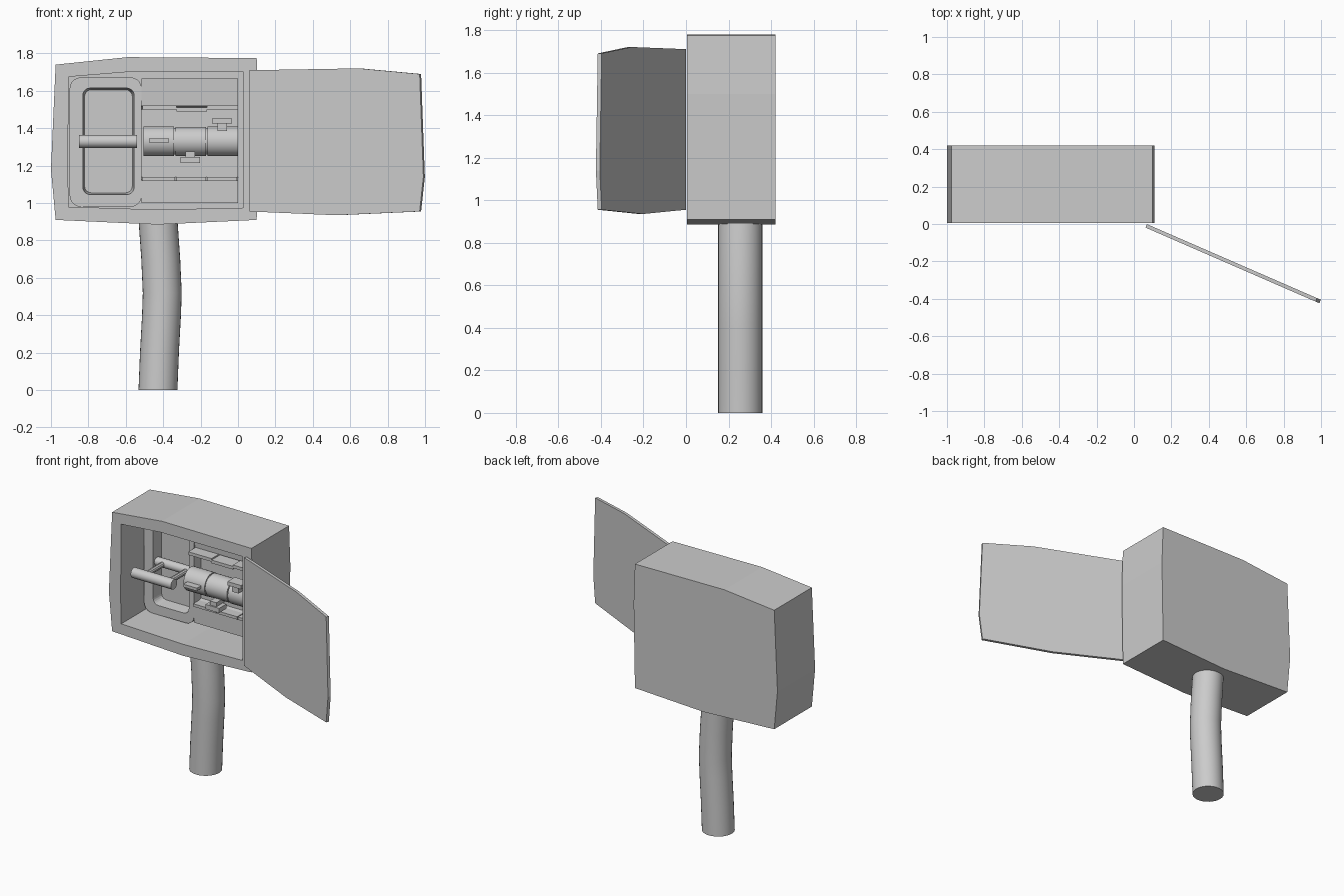
import bpy, bmesh
from math import sin, cos, pi, radians
from mathutils import Vector

if "Cube" in bpy.data.objects:
    bpy.data.objects.remove(bpy.data.objects["Cube"])


def loft(name, rings, smooth=False):
    """Closed solid skinned through equal-length rings of 3D points."""
    bm = bmesh.new()
    loops = [[bm.verts.new(p) for p in r] for r in rings]
    n = len(loops[0])
    for a, b in zip(loops, loops[1:]):
        for i in range(n):
            j = (i + 1) % n
            bm.faces.new((a[i], a[j], b[j], b[i]))
    bm.faces.new(loops[0][::-1])
    bm.faces.new(loops[-1])
    bmesh.ops.recalc_face_normals(bm, faces=bm.faces)
    me = bpy.data.meshes.new(name)
    bm.to_mesh(me)
    bm.free()
    ob = bpy.data.objects.new(name, me)
    bpy.context.collection.objects.link(ob)
    if smooth:
        bpy.ops.object.select_all(action='DESELECT')
        ob.select_set(True)
        bpy.context.view_layer.objects.active = ob
        bpy.ops.object.shade_smooth_by_angle(angle=radians(35))
    return ob


def at_y(outline, y):
    return [(x, y, z) for x, z in outline]


def box(name, x0, x1, y0, y1, z0, z1):
    o = [(x0, z0), (x1, z0), (x1, z1), (x0, z1)]
    return loft(name, [at_y(o, y0), at_y(o, y1)])


def tube(name, points, radii, seg=20):
    """Round bar along points; radius given per point."""
    axis = (Vector(points[-1]) - Vector(points[0])).normalized()
    u = axis.orthogonal().normalized()
    v = axis.cross(u)
    rings = [[Vector(p) + r * (cos(t) * u + sin(t) * v)
              for t in (2 * pi * i / seg for i in range(seg))]
             for p, r in zip(points, radii)]
    return loft(name, rings, True)


def rounded(x0, x1, z0, z1, r, n=5):
    pts = []
    corners = [(x1 - r, z1 - r), (x0 + r, z1 - r), (x0 + r, z0 + r), (x1 - r, z0 + r)]
    for k, (cx, cz) in enumerate(corners):
        for i in range(n + 1):
            a = pi / 2 * (k + i / n)
            pts.append((cx + r * cos(a), cz + r * sin(a)))
    return pts


# Hollow cabinet, open at the front, with slightly bulging edges
outer = [(-.975, 1.74), (-.59, 1.78), (.1, 1.775), (.11, 1.5),
         (.1, .91), (-.43, .885), (-.975, .91), (-1, 1.18)]
inner = [(-.905, 1.675), (-.6, 1.70), (.03, 1.70), (.03, 1.45),
         (.03, .975), (-.43, .965), (-.905, .98), (-.91, 1.18)]
loft("cabinet", [at_y(outer, .42), at_y(outer, .005),
                 at_y(inner, .005), at_y(inner, .34)])

# Open door, swung out on the right edge
door = [(.065, 1.71), (.65, 1.72), (.975, 1.69), (.995, 1.14),
        (.975, .955), (.53, .935), (.065, .955)]
slope, nrm = .435, Vector((.399, .917, 0))
mid = [Vector((x, -.012 - (x - .07) * slope, z)) for x, z in door]
loft("door", [[p - nrm * .01 for p in mid], [p + nrm * .01 for p in mid]])

# Bent post
path = [(-.428, 0), (-.42, .2), (-.409, .4), (-.405, .52), (-.413, .7), (-.427, .9), (-.43, .93)]
tube("post", [(x, .255, z) for x, z in path], [.104] * len(path), 32)

# Rounded tray on the left of the interior
a = rounded(-.9, -.515, .98, 1.672, .06)
b = rounded(-.83, -.555, 1.045, 1.615, .04)
c = rounded(-.82, -.565, 1.055, 1.605, .035)
loft("tray", [at_y(a, .345), at_y(a, .25), at_y(b, .25), at_y(c, .33)])

# Lever handle: front grip, two arms, rear axle
for nm, x0, x1, y, r in (("lever_grip", -.85, -.54, .065, .035),
                         ("lever_axle", -.83, -.545, .29, .03)):
    tube(nm, [(x0, y, 1.33), (x1, y, 1.33)], [r, r], 16)
for x in (-.77, -.59):
    tube("lever_arm", [(x, .065, 1.33), (x, .29, 1.33)], [.018] * 2, 10)

# Right-hand panel with a recessed channel
prof = [(.345, 1.0), (.25, 1.0), (.25, 1.12), (.33, 1.14), (.33, 1.5),
        (.26, 1.52), (.25, 1.665), (.345, 1.665)]
loft("panel", [[(x, y, z) for y, z in prof] for x in (-.515, 0)])

# Stepped ledge above the bolt, thin ledge below
for x0, x1, z in ((-.51, -.33, 1.5), (-.33, -.165, 1.49), (-.165, 0, 1.5)):
    box("upper_ledge", x0, x1, .18, .3, z, z + .022)
    box("lower_ledge", x0, x1 - .006, .235, .3, 1.118, 1.138)

# Cylindrical bolt with two grooves
bolt = [(-.505, .08), (-.343, .08), (-.343, .072), (-.335, .072), (-.335, .078),
        (-.172, .078), (-.172, .07), (-.164, .07), (-.164, .08), (0, .08)]
tube("bolt", [(x, .2, 1.33) for x, r in bolt], [r for x, r in bolt], 28)

# Fin and catch tabs on the bolt
box("bolt_fin", -.475, -.37, .075, .14, 1.325, 1.345)
for cx, neck, head in ((-.085, (1.385, 1.425), (1.425, 1.452)),
                       (-.255, (1.245, 1.275), (1.215, 1.247))):
    box("catch_neck", cx - .025, cx + .025, .09, .18, *neck)
    box("catch_head", cx - .053, cx + .053, .08, .16, *head)
